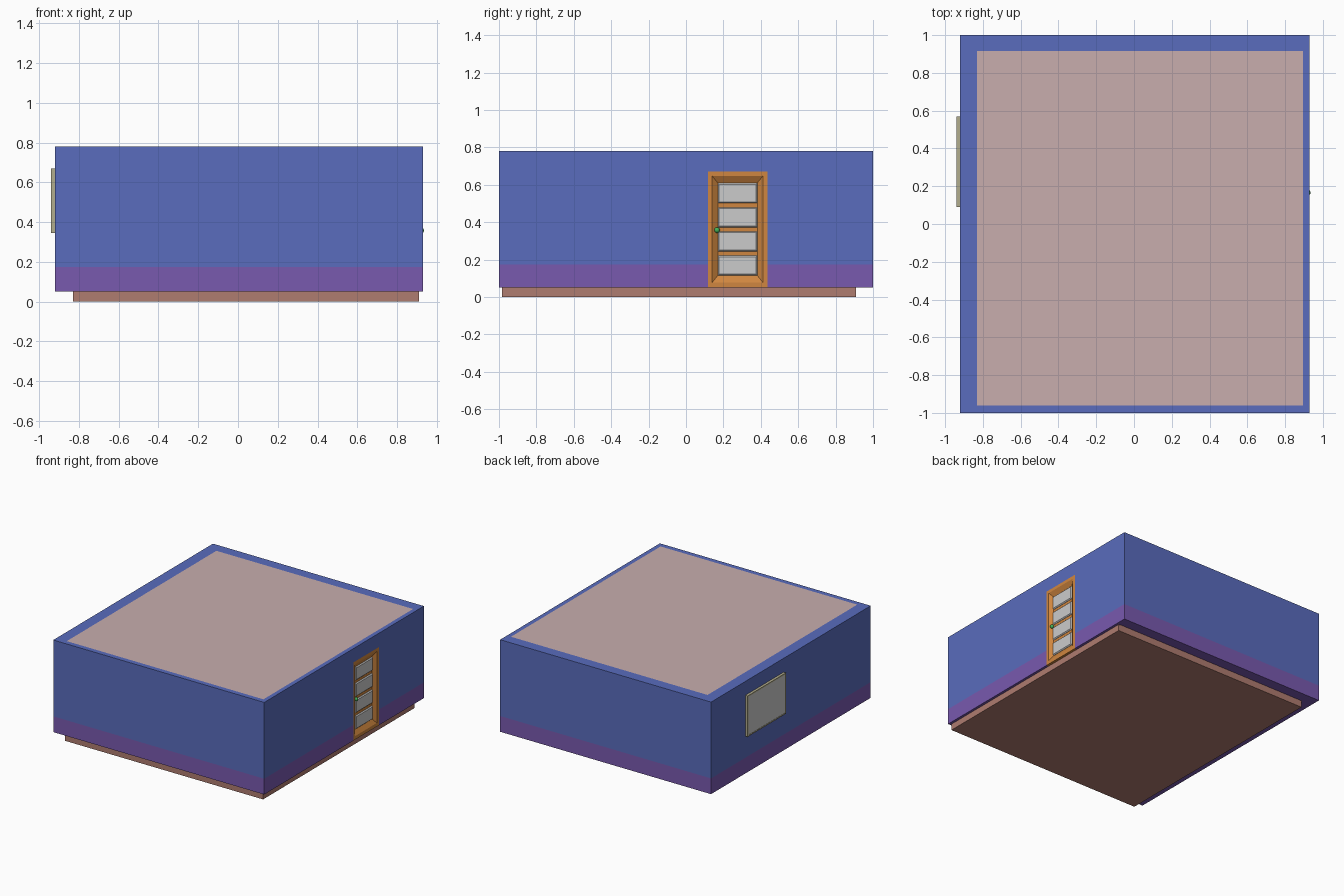
import bpy, bmesh

if "Cube" in bpy.data.objects:
    bpy.data.objects.remove(bpy.data.objects["Cube"])


def material(name, rgb):
    m = bpy.data.materials.new(name)
    m.diffuse_color = (*rgb, 1)
    m.use_nodes = True
    m.node_tree.nodes["Principled BSDF"].inputs["Base Color"].default_value = m.diffuse_color
    return m


BLUE = material("wall_blue", (0.10, 0.15, 0.51))
PURPLE = material("skirting_purple", (0.19, 0.10, 0.43))
BROWN = material("base_brown", (0.43, 0.20, 0.16))
PINK = material("ceiling_pink", (0.58, 0.42, 0.42))
ORANGE = material("door_orange", (0.63, 0.24, 0.05))
KHAKI = material("window_khaki", (0.45, 0.42, 0.27))
GREEN = material("knob_green", (0.06, 0.45, 0.10))


def finish(bm, name, *mats):
    bmesh.ops.recalc_face_normals(bm, faces=bm.faces)
    me = bpy.data.meshes.new(name)
    bm.to_mesh(me)
    bm.free()
    ob = bpy.data.objects.new(name, me)
    bpy.context.collection.objects.link(ob)
    for m in mats:
        me.materials.append(m)
    return ob


def rect_xy(x0, x1, y0, y1, z):
    return [(x0, y0, z), (x1, y0, z), (x1, y1, z), (x0, y1, z)]


def rect_yz(y0, y1, z0, z1, x):
    return [(x, y0, z0), (x, y1, z0), (x, y1, z1), (x, y0, z1)]


def loft(name, rects, *mats, ring=False, strips=None):
    """Skin consecutive rectangles; close into a ring or cap both ends."""
    bm = bmesh.new()
    loops = [[bm.verts.new(p) for p in r] for r in rects]
    pairs = list(zip(loops, loops[1:] + loops[:1]))
    for i, (a, b) in enumerate(pairs if ring else pairs[:-1]):
        for k in range(4):
            n = (k + 1) % 4
            f = bm.faces.new((a[k], a[n], b[n], b[k]))
            f.material_index = strips[i] if strips else 0
    if not ring:
        bm.faces.new(loops[0])
        bm.faces.new(loops[-1])
    return finish(bm, name, *mats)


def box(name, x0, x1, y0, y1, z0, z1, *mats):
    return loft(name, [rect_xy(x0, x1, y0, y1, z) for z in (z0, z1)], *mats)


# Walls: hollow ring with a purple lower band
OUT = (-0.92, 0.93, -1.0, 1.0)
INN = (-0.83, 0.895, -0.96, 0.915)
walls = loft("walls", [rect_xy(*OUT, 0.05), rect_xy(*OUT, 0.175), rect_xy(*OUT, 0.78),
                       rect_xy(*INN, 0.78), rect_xy(*INN, 0.175), rect_xy(*INN, 0.05)],
             BLUE, PURPLE, ring=True, strips=[1, 0, 0, 0, 1, 1])

# Doorway opening
DY0, DY1, DZ0, DZ1 = 0.117, 0.437, 0.05, 0.67
cutter = box("doorway_cutter", 0.85, 1.0, DY0, DY1, 0.0, DZ1)
cutter.hide_render = True
cutter.hide_viewport = True
mod = walls.modifiers.new("doorway", 'BOOLEAN')
mod.operation = 'DIFFERENCE'
mod.solver = 'EXACT'
mod.object = cutter

# Base slab and flush ceiling
box("base_slab", -0.83, 0.91, -0.985, 0.91, 0.0, 0.055, BROWN)
box("ceiling", *INN, 0.74, 0.78, PINK)

# Door frame with sloped inner edge
PY0, PY1, PZ0, PZ1 = 0.170, 0.381, 0.115, 0.61
loft("door_frame", [rect_yz(DY0, DY1, DZ0, DZ1, 0.897),
                    rect_yz(DY0, DY1, DZ0, DZ1, 0.93),
                    rect_yz(0.14, 0.411, 0.078, 0.647, 0.93),
                    rect_yz(PY0, PY1, PZ0, PZ1, 0.908),
                    rect_yz(PY0, PY1, PZ0, PZ1, 0.897)], ORANGE, ring=True)

# Door leaf with four raised panels
box("door_leaf", 0.897, 0.908, PY0, PY1, PZ0, PZ1, ORANGE)
for i in range(4):
    z0 = 0.115 + 0.129 * i
    z1 = z0 + 0.107
    loft(f"door_panel_{i + 1}", [rect_yz(PY0, PY1, z0, z1, 0.906),
                                 rect_yz(PY0, PY1, z0, z1, 0.910),
                                 rect_yz(PY0 + .006, PY1 - .006, z0 + .007, z1 - .007, 0.917)])

# Door knob
bpy.ops.mesh.primitive_uv_sphere_add(segments=16, ring_count=10, radius=0.015,
                                     location=(0.92, 0.166, 0.358))
knob = bpy.context.object
knob.name = "door_knob"
knob.data.materials.append(GREEN)
bpy.ops.object.shade_smooth_by_angle()

# Window frame and pane on the left wall
WIN = (0.09, 0.57, 0.345, 0.67)
GLASS = (0.10, 0.56, 0.355, 0.66)
loft("window_frame", [rect_yz(*WIN, -0.915), rect_yz(*WIN, -0.94),
                      rect_yz(*GLASS, -0.94), rect_yz(*GLASS, -0.915)], KHAKI, ring=True)
box("window_pane", -0.938, -0.915, *GLASS)
